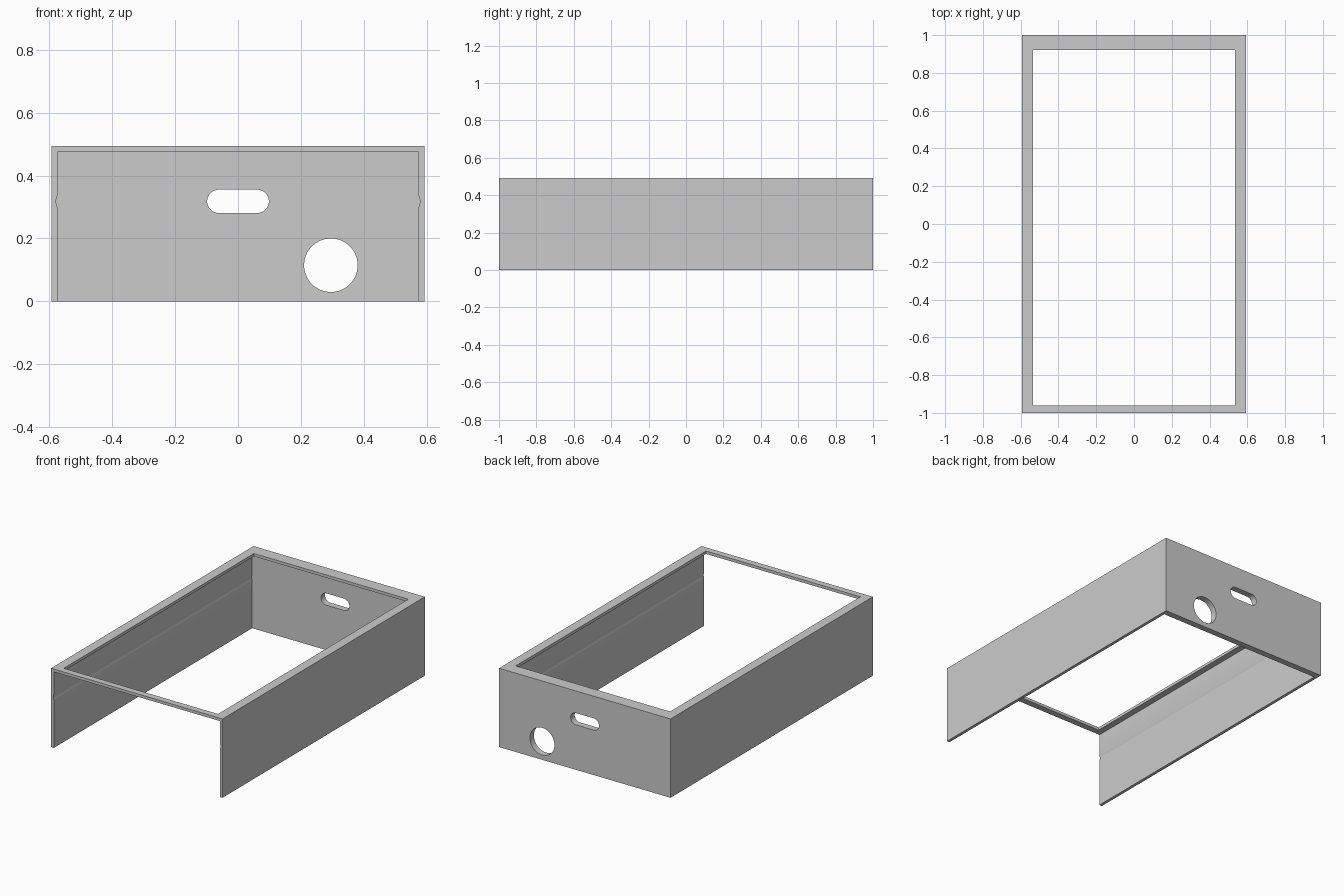
import bpy
import bmesh
from math import cos, sin, pi, radians

cube = bpy.data.objects.get("Cube")
if cube:
    bpy.data.objects.remove(cube, do_unlink=True)

# Overall sizes
HALF_W, HALF_L, HEIGHT = 0.593, 1.0, 0.493
SIDE, BACK, TOP, LIP = 0.019, 0.04, 0.018, 0.04

grey = bpy.data.materials.new("light grey")
grey.use_nodes = True
grey.diffuse_color = (0.6, 0.6, 0.6, 1)
grey.node_tree.nodes["Principled BSDF"].inputs["Base Color"].default_value = (0.6, 0.6, 0.6, 1)


def prism(name, outline, y0, y1):
    """Extrude an (x, z) outline from y0 to y1."""
    bm = bmesh.new()
    face = bm.faces.new([bm.verts.new((x, y0, z)) for x, z in outline])
    ext = bmesh.ops.extrude_face_region(bm, geom=[face])["geom"]
    moved = [v for v in ext if isinstance(v, bmesh.types.BMVert)]
    bmesh.ops.translate(bm, verts=moved, vec=(0, y1 - y0, 0))
    bmesh.ops.recalc_face_normals(bm, faces=bm.faces)
    mesh = bpy.data.meshes.new(name)
    bm.to_mesh(mesh)
    bm.free()
    mesh.materials.append(grey)
    obj = bpy.data.objects.new(name, mesh)
    bpy.context.collection.objects.link(obj)
    return obj


def rect(half, z0, z1):
    return [(-half, z0), (half, z0), (half, z1), (-half, z1)]


def arc(cx, cz, r, start, end, steps):
    angles = [start + (end - start) * i / steps for i in range(steps + 1)]
    return [(cx + r * cos(a), cz + r * sin(a)) for a in angles]


# Cavity outline with a shallow groove along each side wall
inner = HALF_W - SIDE
groove = [(inner + 0.004 * sin(pi * i / 6), 0.3 + 0.035 * i / 6) for i in range(7)]
right_half = [(inner, -0.1)] + groove + [(inner, HEIGHT - TOP)]
cavity = right_half + [(-x, z) for x, z in reversed(right_half)]

# Handle slot and round cable hole in the back panel
slot = arc(0.061, 0.318, 0.037, -pi / 2, pi / 2, 24) + arc(-0.061, 0.318, 0.037, pi / 2, 3 * pi / 2, 24)
hole = arc(0.295, 0.115, 0.085, 0, 2 * pi, 64)[:-1]

cover = prism("cover", rect(HALF_W, 0, HEIGHT), -HALF_L, HALF_L)
cutters = [
    prism("cavity_cutter", cavity, -1.2, HALF_L - BACK),
    prism("top_opening_cutter", rect(inner - LIP, 0.4, 0.6), -HALF_L + LIP, HALF_L - BACK - LIP),
    prism("slot_cutter", slot, 0.9, 1.1),
    prism("hole_cutter", hole, 0.9, 1.1),
]

# Cut the open frame out of the solid block
bpy.ops.object.select_all(action='DESELECT')
bpy.context.view_layer.objects.active = cover
cover.select_set(True)
for cutter in cutters:
    cutter.hide_render = True
    mod = cover.modifiers.new(cutter.name, 'BOOLEAN')
    mod.operation = 'DIFFERENCE'
    mod.solver = 'EXACT'
    mod.object = cutter
    bpy.ops.object.modifier_apply(modifier=mod.name)
for cutter in cutters:
    bpy.data.objects.remove(cutter, do_unlink=True)

bpy.ops.object.shade_smooth_by_angle(angle=radians(30))
